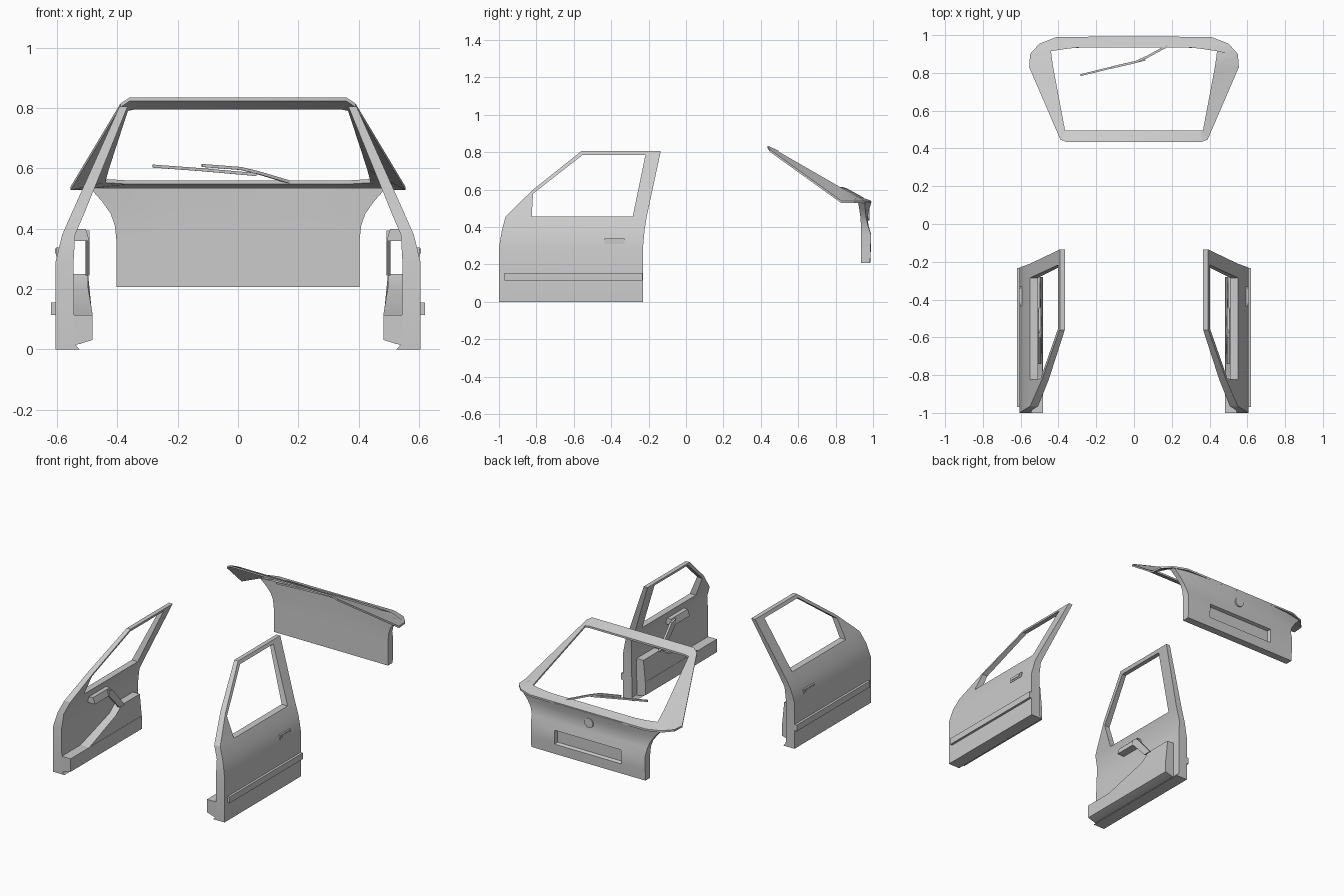
import bpy, bmesh, math
from mathutils import Vector

cube = bpy.data.objects.get("Cube")
if cube:
    bpy.data.objects.remove(cube, do_unlink=True)

grey = bpy.data.materials.new("panel_grey")
grey.use_nodes = True
COLOUR = (0.6, 0.6, 0.6, 1)
grey.diffuse_color = COLOUR
grey.node_tree.nodes["Principled BSDF"].inputs["Base Color"].default_value = COLOUR


def finish(name, bm):
    bmesh.ops.recalc_face_normals(bm, faces=bm.faces)
    mesh = bpy.data.meshes.new(name)
    bm.to_mesh(mesh)
    bm.free()
    mesh.materials.append(grey)
    obj = bpy.data.objects.new(name, mesh)
    bpy.context.collection.objects.link(obj)
    bpy.ops.object.select_all(action="DESELECT")
    obj.select_set(True)
    bpy.context.view_layer.objects.active = obj
    bpy.ops.object.shade_smooth_by_angle(angle=math.radians(25))
    return obj


def shell(front, back, faces):
    """Closed sheet with a front skin, a back skin and walls on open edges."""
    bm = bmesh.new()
    a = [bm.verts.new(p) for p in front]
    b = [bm.verts.new(p) for p in back]
    edges = {}
    for f in faces:
        bm.faces.new([a[i] for i in f])
        bm.faces.new([b[i] for i in reversed(f)])
        for i, j in zip(f, f[1:] + f[:1]):
            edges.setdefault(frozenset((i, j)), []).append((i, j))
    for uses in edges.values():
        if len(uses) == 1:
            i, j = uses[0]
            bm.faces.new((a[j], a[i], b[i], b[j]))
    return bm


def prism(name, outline, x0, x1, side=1):
    """Outline in (y, z) carried from x0 to x1."""
    bm = shell([(side * x0, y, z) for y, z in outline],
               [(side * x1, y, z) for y, z in outline],
               [list(range(len(outline)))])
    return finish(name, bm)


def block(name, x, y, z, side=1):
    outline = [(y[0], z[0]), (y[1], z[0]), (y[1], z[1]), (y[0], z[1])]
    return prism(name, outline, x[0], x[1], side)


def rod(name, points, width, height):
    """Thin bar with a rectangular section along a path."""
    bm = bmesh.new()
    rings = []
    for i, p in enumerate(points):
        d = Vector(points[min(i + 1, len(points) - 1)]) - Vector(points[max(i - 1, 0)])
        across = d.cross(Vector((0, 0, 1))).normalized() * width / 2
        up = Vector((0, 0, height / 2))
        rings.append([bm.verts.new(Vector(p) + across * u + up * v)
                      for u, v in ((-1, -1), (1, -1), (1, 1), (-1, 1))])
    for r, s in zip(rings, rings[1:]):
        for k in range(4):
            n = (k + 1) % 4
            bm.faces.new((r[k], r[n], s[n], s[k]))
    bm.faces.new(rings[0])
    bm.faces.new(rings[-1])
    return finish(name, bm)


# Door section: height, outer x, inner x
SECTION = [(0, .605, .525), (.02, .605, .543), (.29, .605, .545),
           (.38, .583, .54), (.455, .55, .508), (.805, .393, .366)]


def section_x(z, col):
    for lo, hi in zip(SECTION, SECTION[1:]):
        if z <= hi[0]:
            return lo[col] + (hi[col] - lo[col]) * (z - lo[0]) / (hi[0] - lo[0])
    return SECTION[-1][col]


# Door skin in (y, z): body rows, then frame outside and window opening
body = [(-1, 0), (-.23, 0), (-1, .02), (-.23, .02), (-1, .29), (-.23, .29),
        (-.985, .38), (-.222, .38)]
frame = [(-.21, .455), (-.135, .805), (-.56, .805), (-.82, .598), (-.965, .455)]
opening = [(-.285, .455), (-.217, .785), (-.553, .785), (-.818, .578), (-.825, .455)]
door_points = body + frame + opening
door_faces = [[i, i + 1, i + 3, i + 2] for i in (0, 2, 4)]
door_faces.append([6, 7, 8, 13, 17, 12])
door_faces += [[8 + i, 9 + i, 14 + i, 13 + i] for i in range(4)]

for label, s in (("left", 1), ("right", -1)):
    skins = [[(s * section_x(z, c), y, z) for y, z in door_points] for c in (1, 2)]
    finish(label + "_door", shell(skins[0], skins[1], door_faces))
    block(label + "_side_moulding", (.6, .62), (-.97, -.232), (.115, .155), s)
    # Exterior handle: surround and grip
    block(label + "_handle_surround", (.588, .603), (-.435, -.33), (.308, .338), s)
    block(label + "_handle_grip", (.6, .607), (-.42, -.345), (.318, .334), s)
    # Interior trim: storage bin, armrest, pull strap and its mount
    bin_bm = bmesh.new()
    bin_profile = [(.55, .015), (.525, .018), (.482, .032), (.482, .115), (.55, .115)]
    bin_bm.free()
    bin_bm = shell([(s * x, -1, z) for x, z in bin_profile],
                   [(s * x, -.28, z) for x, z in bin_profile],
                   [list(range(len(bin_profile)))])
    finish(label + "_door_bin", bin_bm)
    rest = [(-.28, .1), (-.28, .25), (-.46, .25), (-.52, .205), (-.81, .115), (-.81, .1)]
    lean = [(s * (.482 if z < .12 else .497), y, z) for y, z in rest]
    finish(label + "_armrest", shell(lean, [(s * .55, y, z) for y, z in rest],
                                     [list(range(len(rest)))]))
    prism(label + "_pull_strap", [(-.44, .245), (-.49, .245), (-.6, .362),
                                  (-.6, .395), (-.56, .385)], .492, .505, s)
    mount = [(-.74, .36), (-.57, .36), (-.57, .4), (-.74, .4)]
    finish(label + "_pull_mount", shell(
        [(s * (.492 if z < .38 else .505), y, z) for y, z in mount],
        [(s * .55, y, z) for y, z in mount], [[0, 1, 2, 3]]))

# Tailgate window surround: matching outer and inner half loops, mirrored
outer = [(.36, .435, .835), (.39, .447, .815), (.555, .83, .54), (.55, .9, .54),
         (.5, .955, .54), (.41, .99, .54)]
inner = [(.34, .495, .808), (.365, .495, .803), (.428, .83, .61), (.44, .915, .565),
         (.36, .927, .56), (.29, .935, .56)]


def full_loop(half):
    return half + [(-x, y, z) for x, y, z in reversed(half)]


ring = full_loop(outer) + full_loop(inner)
n = len(ring) // 2
ring_faces = [[i, (i + 1) % n, n + (i + 1) % n, n + i] for i in range(n)]
under = [(x, y, z - .012) for x, y, z in ring]
finish("tailgate_window_frame", shell(ring, under, ring_faces))

# Tailgate lower panel: rows of height, half width, outer y; recess in the centre
rows = [(.207, .403, .985), (.27, .403, .988), (.36, .403, .99), (.41, .408, .975),
        (.45, .422, .972), (.49, .45, .978), (.535, .49, .992)]
outside, inside = [], []
for z, w, y in rows:
    for x in (-w, -.235, .235, w):
        bend = .035 * max(0, abs(x) - .4) / .09
        outside.append((x, y - bend, z))
        inside.append((x, .937 - bend / 2, z))
panel_faces = [[4 * r + c, 4 * r + c + 1, 4 * r + c + 5, 4 * r + c + 4]
               for r in range(len(rows) - 1) for c in range(3)]
panel = shell(outside, inside, panel_faces)
bmesh.ops.recalc_face_normals(panel, faces=panel.faces)
plate = [f for f in panel.faces
         if abs(f.calc_center_median().x) < .01 and f.normal.y > .9
         and .27 < f.calc_center_median().z < .36]
bmesh.ops.inset_individual(panel, faces=plate, thickness=.008, depth=-.022)
finish("tailgate_lower_panel", panel)

# Plain round boss on the tailgate
boss = bmesh.new()
bmesh.ops.create_cone(boss, cap_ends=True, segments=20, radius1=.03, radius2=.03, depth=.016)
for v in boss.verts:
    v.co = Vector((v.co.x, .974 + v.co.z, .465 + v.co.y))
finish("tailgate_boss", boss)

# Rear wiper
rod("wiper_blade", [(-.283, .788, .608), (-.12, .828, .596), (.06, .87, .58)], .01, .01)
rod("wiper_arm", [(-.12, .828, .61), (.01, .858, .6), (.07, .885, .585),
                  (.18, .945, .552)], .012, .01)
